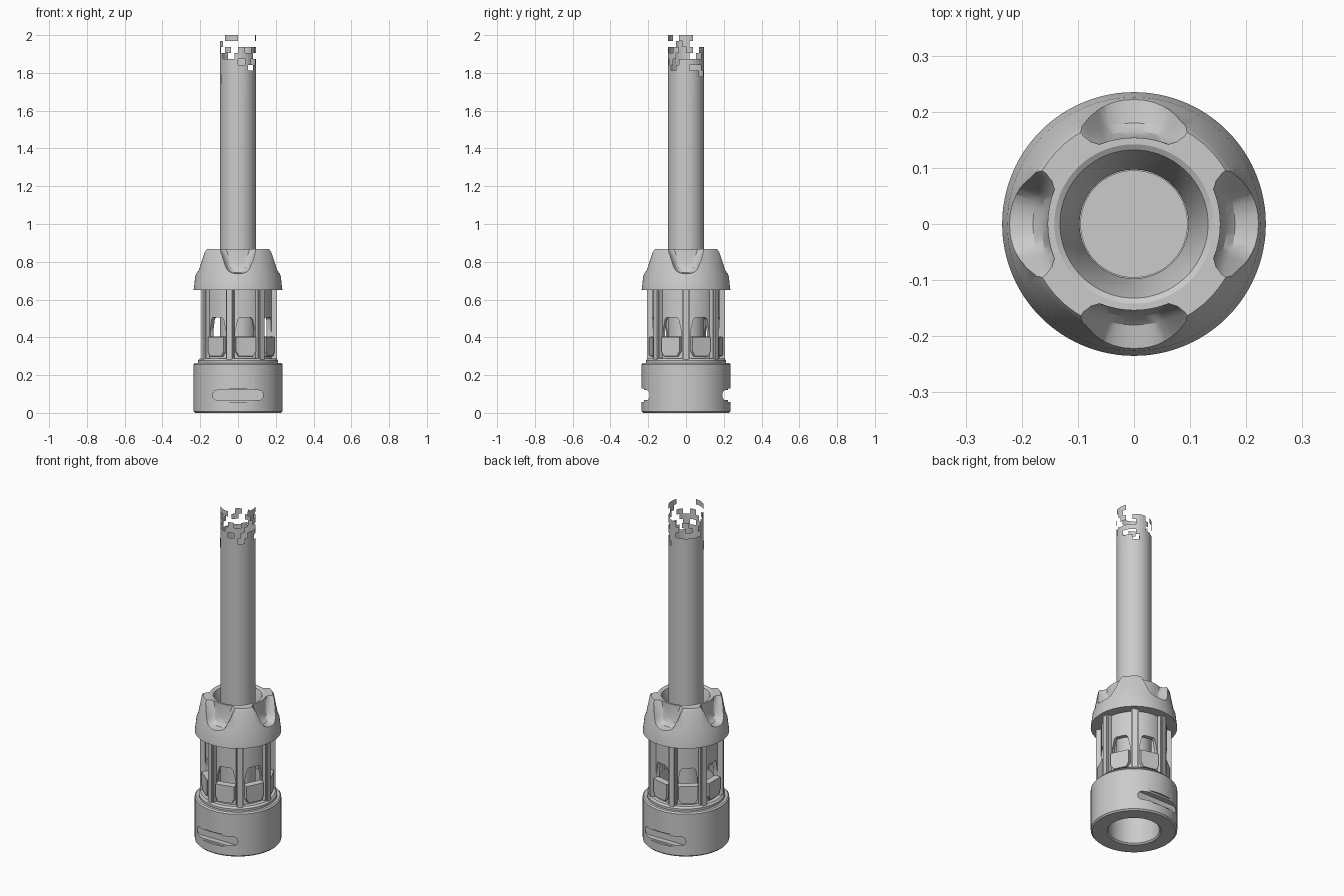
import bpy, bmesh, math, random
from mathutils import Matrix

if "Cube" in bpy.data.objects:
    bpy.data.objects.remove(bpy.data.objects["Cube"])

random.seed(11)
RIBS = 7
STEP = 2 * math.pi / RIBS


def finish(bm, name):
    bmesh.ops.remove_doubles(bm, verts=bm.verts, dist=1e-5)
    bmesh.ops.recalc_face_normals(bm, faces=bm.faces)
    me = bpy.data.meshes.new(name)
    bm.to_mesh(me)
    bm.free()
    ob = bpy.data.objects.new(name, me)
    bpy.context.collection.objects.link(ob)
    return ob


def activate(ob):
    bpy.ops.object.select_all(action='DESELECT')
    ob.select_set(True)
    bpy.context.view_layer.objects.active = ob


def smooth(ob):
    activate(ob)
    bpy.ops.object.shade_smooth_by_angle(angle=math.radians(30))


def lathe(name, profile, closed=True, n=64):
    bm = bmesh.new()
    vs = [bm.verts.new((r, 0, z)) for r, z in profile]
    es = [bm.edges.new((a, b)) for a, b in zip(vs, vs[1:])]
    if closed:
        es.append(bm.edges.new((vs[-1], vs[0])))
    bmesh.ops.spin(bm, geom=vs + es, cent=(0, 0, 0), axis=(0, 0, 1),
                   angle=2 * math.pi, steps=n, use_duplicate=False)
    bmesh.ops.remove_doubles(bm, verts=bm.verts, dist=1e-5)
    return finish(bm, name)


def prism(bm, outline, r0, r1, angle, taper=1.0):
    """Extrude a (side, z) outline outward from r0 to r1, turned to angle."""
    rot = Matrix.Rotation(angle, 3, 'Z')
    zc = sum(z for _, z in outline) / len(outline)
    from mathutils import Vector
    a = [bm.verts.new(rot @ Vector((r0, s, z))) for s, z in outline]
    b = [bm.verts.new(rot @ Vector((r1, s * taper, zc + (z - zc) * taper)))
         for s, z in outline]
    n = len(outline)
    bm.faces.new(a)
    bm.faces.new(b[::-1])
    for i in range(n):
        bm.faces.new((a[i], a[(i + 1) % n], b[(i + 1) % n], b[i]))


def rounded(w, z0, z1, r, seg=5):
    pts = []
    for k, (cx, cz) in enumerate([(w - r, z1 - r), (r - w, z1 - r),
                                  (r - w, z0 + r), (w - r, z0 + r)]):
        for i in range(seg + 1):
            t = math.pi / 2 * (k + i / seg)
            pts.append((cx + r * math.cos(t), cz + r * math.sin(t)))
    return pts


def cut(ob, cutter):
    cutter.hide_render = True
    m = ob.modifiers.new("cut", 'BOOLEAN')
    m.operation, m.solver, m.object = 'DIFFERENCE', 'EXACT', cutter
    activate(ob)
    bpy.ops.object.modifier_apply(modifier=m.name)
    bpy.data.objects.remove(cutter)


# Base collar with bore, and stepped slots front and back
base = lathe("base_collar", [
    (0, .25), (.14, .25), (.14, .008), (.148, 0), (.227, 0), (.235, .008), (.235, .257),
    (.228, .265), (.213, .265), (.213, .278), (.203, .288), (0, .288)], closed=False)
for w, z0, z1, r, depth in [(.15, .058, .13, .03, .222), (.135, .068, .12, .024, .19)]:
    bm = bmesh.new()
    for a in (-math.pi / 2, math.pi / 2):
        prism(bm, rounded(w, z0, z1, r), depth, .3, a)
    cut(base, finish(bm, "slot_cutter"))
smooth(base)

# Cage wall with seven tapered windows
wall = lathe("cage_wall", [(.152, .27), (.178, .27), (.178, .66), (.152, .66)], n=70)
bm = bmesh.new()
for i in range(RIBS):
    prism(bm, [(-.054, .37), (.054, .37), (.054, .43), (.04, .495), (.03, .505),
               (-.03, .505), (-.04, .495), (-.054, .43)], .12, .25, (i + .5) * STEP)
cut(wall, finish(bm, "window_cutter"))
smooth(wall)

# Cage ribs
bm = bmesh.new()
for i in range(RIBS):
    prism(bm, [(-.021, .27), (.021, .27), (.021, .66), (-.021, .66)], .16, .198, i * STEP)
    prism(bm, [(-.015, .27), (.015, .27), (.015, .66), (-.015, .66)], .19, .207, i * STEP)
finish(bm, "cage_ribs")

# Raised pads below each window
bm = bmesh.new()
for i in range(RIBS):
    prism(bm, [(-.056, .405), (-.056, .325), (-.04, .298), (.04, .298), (.056, .325),
               (.056, .405)], .155, .19, (i + .5) * STEP, taper=.95)
finish(bm, "window_pads")

# Crown shroud with funnel mouth and four scallops
shroud = lathe("crown_shroud", [
    (.235, .65), (.226, .725), (.216, .752), (.197, .855), (.189, .868), (.142, .868),
    (.132, .862), (.128, .85), (.097, .74), (.097, .65)], n=96)
half = [(0, .738), (5, .739), (10, .744), (14, .752), (17, .766), (19.5, .785),
        (27, .845), (29.5, .862), (34, .885)]
shape = [(-a, z) for a, z in half[:0:-1]] + half
bm = bmesh.new()
for q in range(4):
    rows = []
    for deg, z in shape:
        a = math.radians(deg) + q * math.pi / 2
        ring = [(.152, 1.0), (.155, z + .05), (.165, z + .018), (.18, z + .004),
                (.3, z - .012), (.3, 1.0)]
        rows.append([bm.verts.new((r * math.cos(a), r * math.sin(a), h)) for r, h in ring])
    for p, s in zip(rows, rows[1:]):
        for k in range(6):
            bm.faces.new((p[k], p[(k + 1) % 6], s[(k + 1) % 6], s[k]))
    bm.faces.new(rows[0])
    bm.faces.new(rows[-1][::-1])
cut(shroud, finish(bm, "scallop_cutter"))
smooth(shroud)

# Blade: open tube, closed at the bottom
R, SIDES = .096, 32
blade = lathe("blade", [(0, .3), (R, .3), (R, 1.78)], closed=False, n=SIDES)
smooth(blade)

# Dissolving blade tip: loose square patches thinning towards the top
bm = bmesh.new()


def patch(i, span, z0, z1, r):
    cols = []
    for k in range(span + 1):
        a = 2 * math.pi * (i + k) / SIDES
        x, y = r * math.cos(a), r * math.sin(a)
        cols.append((bm.verts.new((x, y, z0)), bm.verts.new((x, y, z1))))
    for (a, b), (c, d) in zip(cols, cols[1:]):
        bm.faces.new((a, c, d, b))


for row, chance in enumerate([.88, .78, .68, .5, .22, .16, .2]):
    z = 1.78 + row * .22 / 7
    for i in range(0, SIDES, 2):
        if random.random() < chance:
            patch(i + row % 2, 2, z, z + .22 / 7, R)
patch(20, 1, 1.975, 2.0, R)
for i, z in [(25, 1.71), (1, 1.71), (12, 1.73), (18, 1.74)]:
    patch(i, 1, z, z + .055, R + .002)
finish(bm, "blade_fragments")
